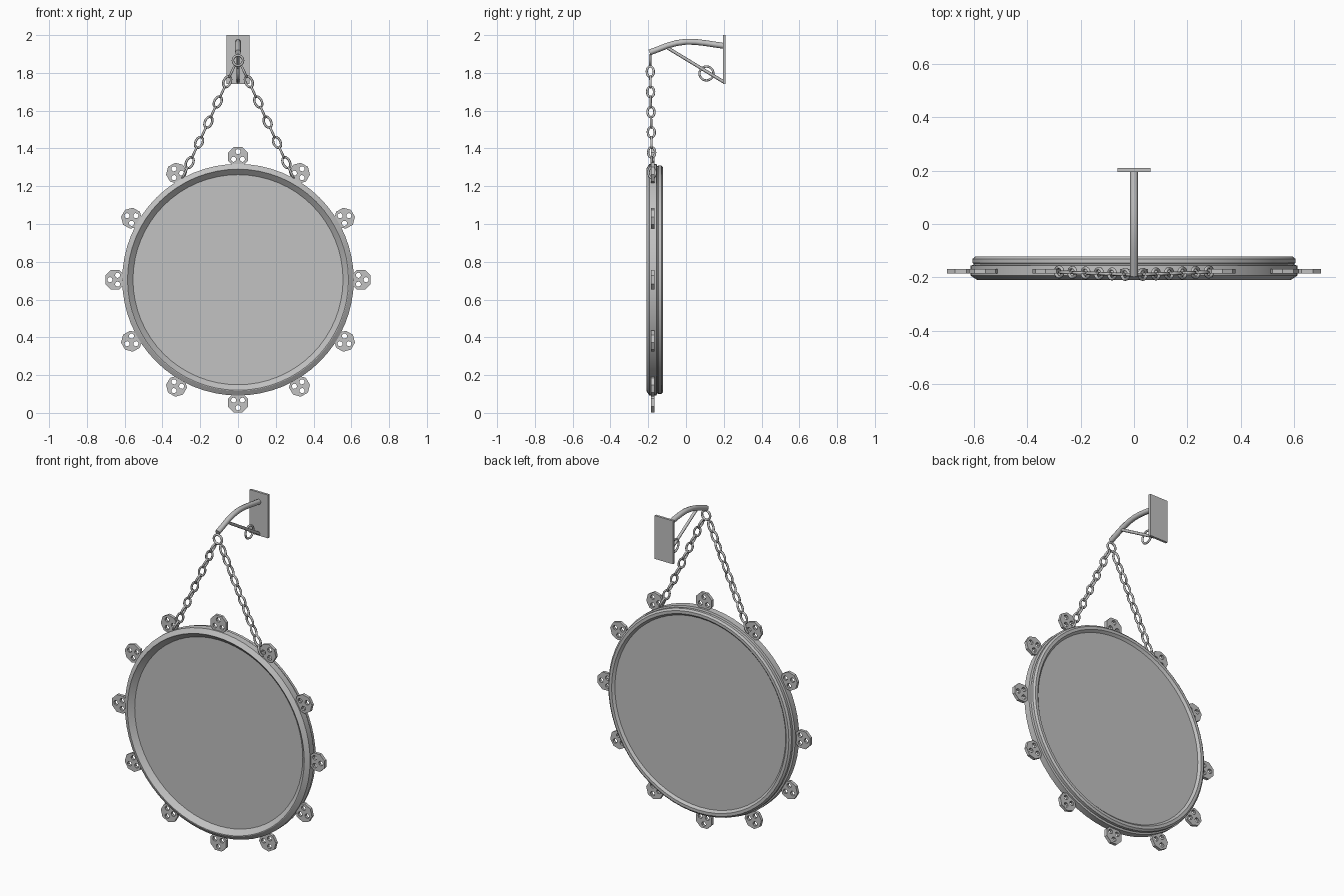
import bpy, bmesh, math
from mathutils import Matrix, Vector

if "Cube" in bpy.data.objects:
    bpy.data.objects.remove(bpy.data.objects["Cube"])

steel = bpy.data.materials.new("grey steel")
steel.diffuse_color = (0.54, 0.54, 0.54, 1)
steel.use_nodes = True
steel.node_tree.nodes["Principled BSDF"].inputs["Base Color"].default_value = steel.diffuse_color

DISC_Z = 0.705


def add(name, mesh, matrix=Matrix()):
    if not mesh.materials:
        mesh.materials.append(steel)
    ob = bpy.data.objects.new(name, mesh)
    ob.matrix_world = matrix
    bpy.context.collection.objects.link(ob)
    return ob


def curve_mesh(name, curve):
    """Turn a curve into a plain mesh."""
    tmp = bpy.data.objects.new("tmp", curve)
    bpy.context.collection.objects.link(tmp)
    bpy.context.view_layer.update()
    dg = bpy.context.evaluated_depsgraph_get()
    mesh = bpy.data.meshes.new_from_object(tmp.evaluated_get(dg))
    mesh.name = name
    bpy.data.objects.remove(tmp)
    bpy.data.curves.remove(curve)
    return mesh


def add_poly(curve, pts, cyclic=True):
    sp = curve.splines.new('POLY')
    sp.points.add(len(pts) - 1)
    for p, c in zip(sp.points, pts):
        p.co = (*c, 1)
    sp.use_cyclic_u = cyclic
    sp.use_smooth = True


def tube(name, pts, radius, cyclic=False):
    c = bpy.data.curves.new(name, 'CURVE')
    c.dimensions = '3D'
    c.bevel_depth = radius
    c.bevel_resolution = 2
    c.use_fill_caps = True
    add_poly(c, pts, cyclic)
    return curve_mesh(name, c)


def circle(r, n, cx=0, cy=0, start=0):
    return [(cx + r * math.cos(start + math.tau * i / n),
             cy + r * math.sin(start + math.tau * i / n), 0) for i in range(n)]


def box(name, size, loc):
    bm = bmesh.new()
    bmesh.ops.create_cube(bm, size=1, matrix=Matrix.Diagonal((*size, 1)))
    me = bpy.data.meshes.new(name)
    bm.to_mesh(me)
    bm.free()
    return add(name, me, Matrix.Translation(loc))


# Round frame with its flat mirror panels: (radius, depth) profile turned about y
profile = [(0.556, -0.182), (0.585, -0.21), (0.589, -0.21), (0.613, -0.194),
           (0.613, -0.156), (0.602, -0.153), (0.602, -0.149), (0.606, -0.146),
           (0.606, -0.131), (0.595, -0.122), (0.578, -0.122), (0.565, -0.135)]
SEG = 64
bm = bmesh.new()
rings = [[bm.verts.new((r * math.cos(math.tau * i / SEG), y,
                        r * math.sin(math.tau * i / SEG))) for i in range(SEG)]
         for r, y in profile]
for a, b in zip(rings, rings[1:]):
    for i in range(SEG):
        j = (i + 1) % SEG
        bm.faces.new((a[i], a[j], b[j], b[i]))
bm.faces.new(rings[0])
bm.faces.new(rings[-1])
bmesh.ops.recalc_face_normals(bm, faces=bm.faces)
me = bpy.data.meshes.new("mirror_frame")
bm.to_mesh(me)
bm.free()
frame = add("mirror_frame", me, Matrix.Translation((0, 0, DISC_Z)))
bpy.context.view_layer.objects.active = frame
frame.select_set(True)
bpy.ops.object.shade_smooth_by_angle(angle=math.radians(25))

# Twelve pierced rosettes around the rim
c = bpy.data.curves.new("rosette", 'CURVE')
c.dimensions = '2D'
c.fill_mode = 'BOTH'
c.extrude = 0.009
add_poly(c, circle(0.056, 8, start=math.pi / 8))
for k in range(3):
    a = math.tau * k / 3
    add_poly(c, circle(0.014, 8, 0.027 * math.cos(a), 0.027 * math.sin(a)))
rosette = curve_mesh("rosette", c)
rosette.shade_flat()
for k in range(12):
    turn = Matrix.Rotation(math.tau * k / 12, 4, 'Y')
    add("rosette", rosette,
        Matrix.Translation((0, -0.177, DISC_Z)) @ turn
        @ Matrix.Translation((0.651, 0, 0)) @ Matrix.Rotation(math.pi / 2, 4, 'X'))

# Chain link: an oval loop, long along its local z
loop = [(0.0185 * math.cos(math.tau * i / 18), 0, 0.031 * math.sin(math.tau * i / 18))
        for i in range(18)]
link = tube("chain_link", loop, 0.0062, True)

# Two chains hanging down from the shared top ring
for side in (-1, 1):
    top = Vector((side * 0.008, -0.19, 1.86))
    step = Vector((side * 0.0248, 0.0009, -0.0535))
    z = -step.normalized()
    for k in range(1, 12):
        wide = Vector((0, 1, 0)) if k % 2 else Vector((1, 0, 0))
        x = (wide - z * wide.dot(z)).normalized()
        y = z.cross(x)
        m = Matrix((x, y, z)).transposed().to_4x4()
        add("chain_link", link, Matrix.Translation(top + step * k) @ m)

face_front = Matrix.Rotation(math.pi / 2, 4, 'X')
add("top_ring", tube("top_ring", circle(0.027, 20), 0.0065, True),
    Matrix.Translation((0, -0.19, 1.866)) @ face_front)

# Wall bracket: plate, curved arm, diagonal strut and ring
box("wall_plate", (0.122, 0.014, 0.259), (0, 0.203, 1.8705))
arm = [(0, -0.193, 1.908), (0, -0.15, 1.924), (0, -0.10, 1.944), (0, -0.05, 1.958),
       (0, 0, 1.965), (0, 0.05, 1.964), (0, 0.10, 1.958), (0, 0.20, 1.943)]
add("bracket_arm", tube("bracket_arm", arm, 0.0155))
add("bracket_strut", tube("bracket_strut", [(0, -0.11, 1.94), (0, 0.2, 1.752)], 0.0085))
add("bracket_ring", tube("bracket_ring", circle(0.037, 20), 0.006, True),
    Matrix.Translation((0, 0.108, 1.797)) @ Matrix.Rotation(math.pi / 2, 4, 'Y'))
